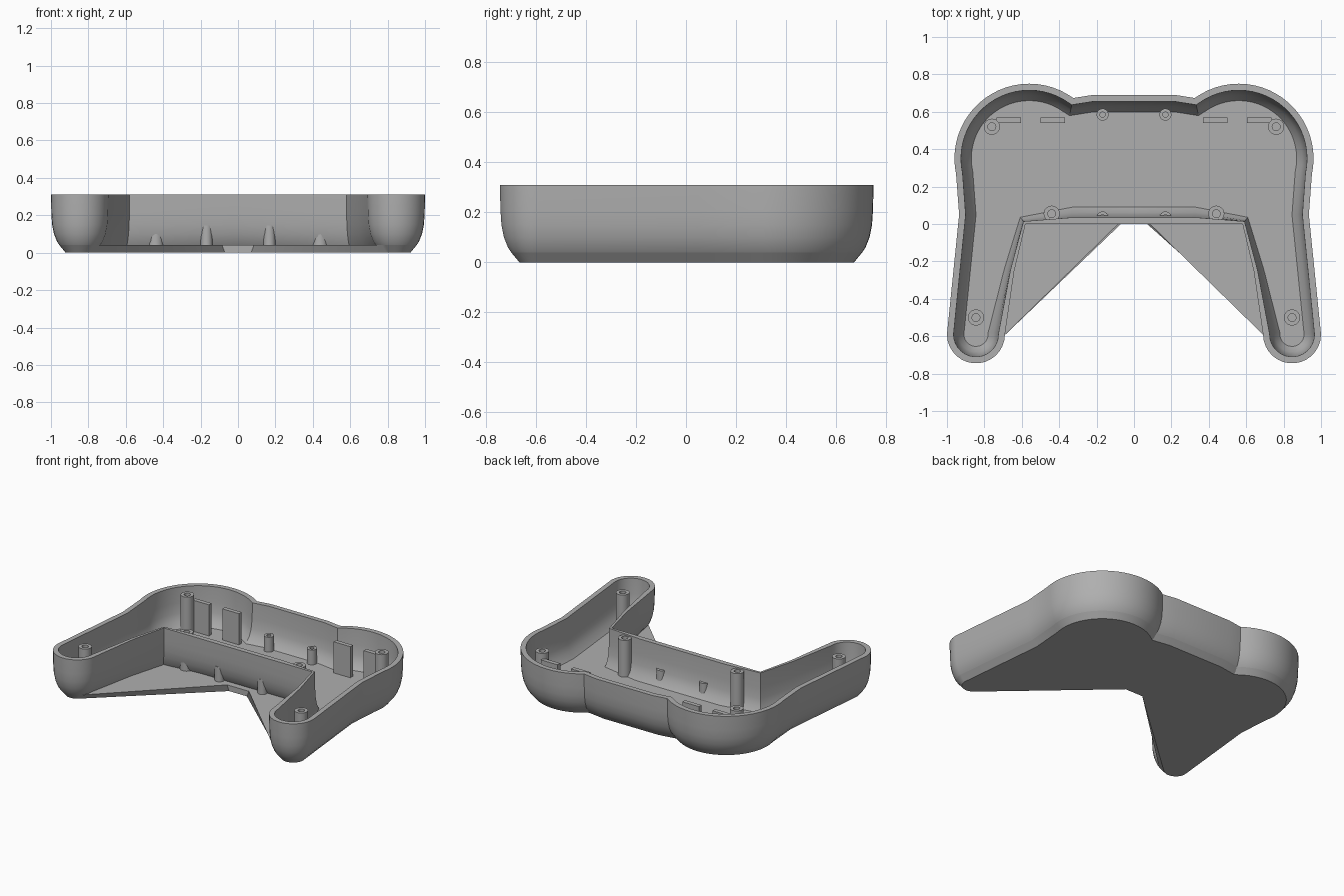
import bpy
import bmesh
from math import sin, cos, radians, tau
from mathutils import Vector

cube = bpy.data.objects.get("Cube")
if cube:
    bpy.data.objects.remove(cube, do_unlink=True)

grey = bpy.data.materials.new("light_grey_plastic")
grey.use_nodes = True
colour = (0.43, 0.43, 0.43, 1)
grey.diffuse_color = colour
grey.node_tree.nodes["Principled BSDF"].inputs["Base Color"].default_value = colour

FLOOR = 0.04
RIM = 0.31


def finish(name, bm):
    """Turn a bmesh into a shaded object."""
    bmesh.ops.recalc_face_normals(bm, faces=bm.faces)
    mesh = bpy.data.meshes.new(name)
    bm.to_mesh(mesh)
    bm.free()
    mesh.materials.append(grey)
    obj = bpy.data.objects.new(name, mesh)
    bpy.context.collection.objects.link(obj)
    bpy.ops.object.select_all(action="DESELECT")
    obj.select_set(True)
    bpy.context.view_layer.objects.active = obj
    bpy.ops.object.shade_smooth_by_angle(angle=radians(32))
    return obj


def loft(name, rings, cap_start=False, cap_end=False):
    """Bridge closed rings of equal length."""
    bm = bmesh.new()
    loops = [[bm.verts.new(p) for p in ring] for ring in rings]
    n = len(loops[0])
    for a, b in zip(loops, loops[1:]):
        for i in range(n):
            j = (i + 1) % n
            bm.faces.new((a[i], a[j], b[j], b[i]))
    if cap_start:
        bm.faces.new(loops[0])
    if cap_end:
        bm.faces.new(loops[-1])
    return finish(name, bm)


def arc(cx, cy, r, start, end, steps):
    angles = [radians(start + (end - start) * i / steps) for i in range(steps + 1)]
    return [(cx + r * cos(a), cy + r * sin(a)) for a in angles]


def mirrored(half):
    """Close a clockwise half outline across x = 0."""
    return half + [(-p[0],) + tuple(p[1:]) for p in reversed(half) if abs(p[0]) > 1e-6]


# Half outline: back edge, shoulder lobe, grip tip, inner grip wall, front wall
back = [(0, 0.69), (0.22, 0.69)]
lobe = arc(0.56, 0.35, 0.4, 126, -12, 23)
grip = arc(0.845, -0.59, 0.155, 0, -180, 15)
side = back + lobe + [(0.935, 0.05)] + grip
half = [p + (1,) for p in side]                      # third value scales the inset
half += [(0.64, -0.25, 0.6), (0.58, 0, 0.4), (0.33, 0, 1), (0, 0, 1)]
outline = mirrored(half)


def inset_ring(z, amount):
    ring = []
    n = len(outline)
    for i, (x, y, weight) in enumerate(outline):
        p = Vector((x, y))
        d1 = (p - Vector(outline[i - 1][:2])).normalized()
        d2 = (Vector(outline[(i + 1) % n][:2]) - p).normalized()
        n1, n2 = Vector((d1.y, -d1.x)), Vector((d2.y, -d2.x))
        q = p + (n1 + n2) / (1 + n1.dot(n2)) * amount * weight
        ring.append((q.x, q.y, z))
    return ring


# Shell wall: up the rounded outside, over the rim, down the inside
wall_profile = [(FLOOR, 0.045), (0.06, 0.032), (0.1, 0.016), (0.15, 0.006), (0.21, 0.002),
                (RIM, 0), (RIM, 0.035), (0.2, 0.038), (0.13, 0.046), (0.08, 0.061), (FLOOR, 0.09)]
loft("shell_wall", [inset_ring(z, d) for z, d in wall_profile])

# Base plate follows the wall, then runs straight from each grip tip to the middle
keep = len(back) + len(lobe) + 1 + 12


def plate_ring(z, amount, notch):
    return mirrored(inset_ring(z, amount)[:keep] + [(notch, 0, z)])


loft("base_plate", [plate_ring(0, 0.078, 0.07), plate_ring(FLOOR, 0.045, 0.085)], True, True)


def post(name, x, y, radius, hole, top, depth):
    """Round screw post with a blind hole."""
    profile = [(radius, FLOOR - 0.01), (radius, top), (hole, top), (hole, top - depth)]
    rings = [[(x + r * cos(tau * i / 32), y + r * sin(tau * i / 32), z) for i in range(32)]
             for r, z in profile]
    loft(name, rings, True, True)


def box(name, x, y, width, depth, z0, z1):
    ring = [(x + sx * width / 2, y + sy * depth / 2)
            for sx, sy in ((-1, -1), (1, -1), (1, 1), (-1, 1))]
    loft(name, [[p + (z,) for p in ring] for z in (z0, z1)], True, True)


for label, s in (("left", 1), ("right", -1)):
    # Tall screw posts
    for part, x, y in (("shoulder", 0.76, 0.52), ("front", 0.44, 0.055), ("grip", 0.845, -0.5)):
        post(f"{part}_screw_post_{label}", s * x, y, 0.043, 0.021, 0.3, 0.15)
    # Short board supports
    for part, y in (("back", 0.585), ("front", 0.035)):
        post(f"{part}_short_post_{label}", s * 0.168, y, 0.032, 0.014, 0.145, 0.06)
    # Upright ribs behind the shoulder buttons
    for part, x in (("inner", 0.435), ("outer", 0.67)):
        box(f"{part}_rib_{label}", s * x, 0.555, 0.13, 0.03, FLOOR - 0.01, 0.26)
